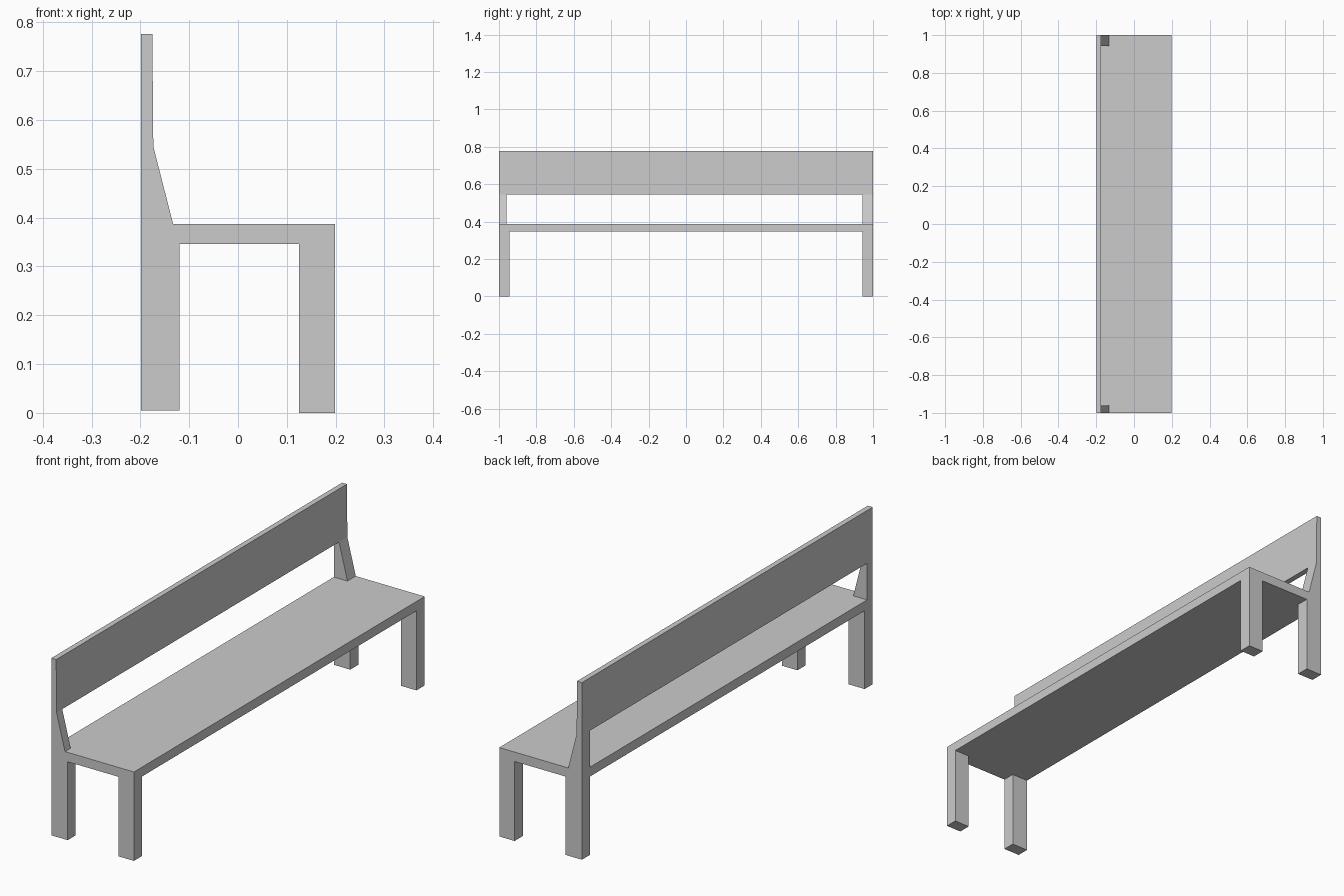
import bpy, bmesh, math

if "Cube" in bpy.data.objects:
    bpy.data.objects.remove(bpy.data.objects["Cube"])

X0, X1 = -0.199, 0.199          # back and front of the bench
SEAT_LOW, SEAT_TOP = 0.346, 0.387
RAIL_LOW, TOP = 0.546, 0.776


def prism(name, profile, y0, y1):
    """Extrude an x-z profile from y0 to y1."""
    bm = bmesh.new()
    face = bm.faces.new([bm.verts.new((x, y0, z)) for x, z in profile])
    ext = bmesh.ops.extrude_face_region(bm, geom=[face])
    verts = [v for v in ext["geom"] if isinstance(v, bmesh.types.BMVert)]
    bmesh.ops.translate(bm, verts=verts, vec=(0, y1 - y0, 0))
    bmesh.ops.recalc_face_normals(bm, faces=bm.faces)
    mesh = bpy.data.meshes.new(name)
    bm.to_mesh(mesh)
    bm.free()
    obj = bpy.data.objects.new(name, mesh)
    bpy.context.collection.objects.link(obj)
    return obj


def rect(x0, x1, z0, z1):
    return [(x0, z0), (x1, z0), (x1, z1), (x0, z1)]


# Seat board, the base that the other parts are fused onto
bench = prism("bench", rect(X0, X1, SEAT_LOW, SEAT_TOP), -1, 1)
parts = []

# Legs and tapered back posts at both ends
post_profile = [(X0, SEAT_TOP), (-0.133, SEAT_TOP), (-0.1735, RAIL_LOW), (X0, RAIL_LOW)]
for end, leg_y, post_y in (("left", (-1, -0.945), (-1, -0.961)),
                           ("right", (0.943, 1), (0.943, 1))):
    parts.append(prism(end + "_back_leg", rect(X0, -0.12, 0.005, SEAT_LOW), *leg_y))
    parts.append(prism(end + "_front_leg", rect(0.125, X1, 0, SEAT_LOW), *leg_y))
    parts.append(prism(end + "_post", post_profile, *post_y))

# Backrest board
parts.append(prism("backrest", [(X0, RAIL_LOW), (-0.1735, RAIL_LOW),
                                (-0.1755, TOP), (X0, TOP)], -1, 1))

# Fuse the parts into one seamless bench
for part in parts:
    mod = bench.modifiers.new(part.name, "BOOLEAN")
    mod.operation = "UNION"
    mod.solver = "EXACT"
    mod.object = part
bpy.context.view_layer.update()
fused = bpy.data.meshes.new_from_object(
    bench.evaluated_get(bpy.context.evaluated_depsgraph_get()))
bench.modifiers.clear()
bench.data = fused
for part in parts:
    bpy.data.objects.remove(part)

# Remove seams between flush faces
bm = bmesh.new()
bm.from_mesh(fused)
bmesh.ops.remove_doubles(bm, verts=bm.verts, dist=1e-5)
bmesh.ops.dissolve_limit(bm, angle_limit=math.radians(0.1), verts=bm.verts, edges=bm.edges)
bm.to_mesh(fused)
bm.free()
